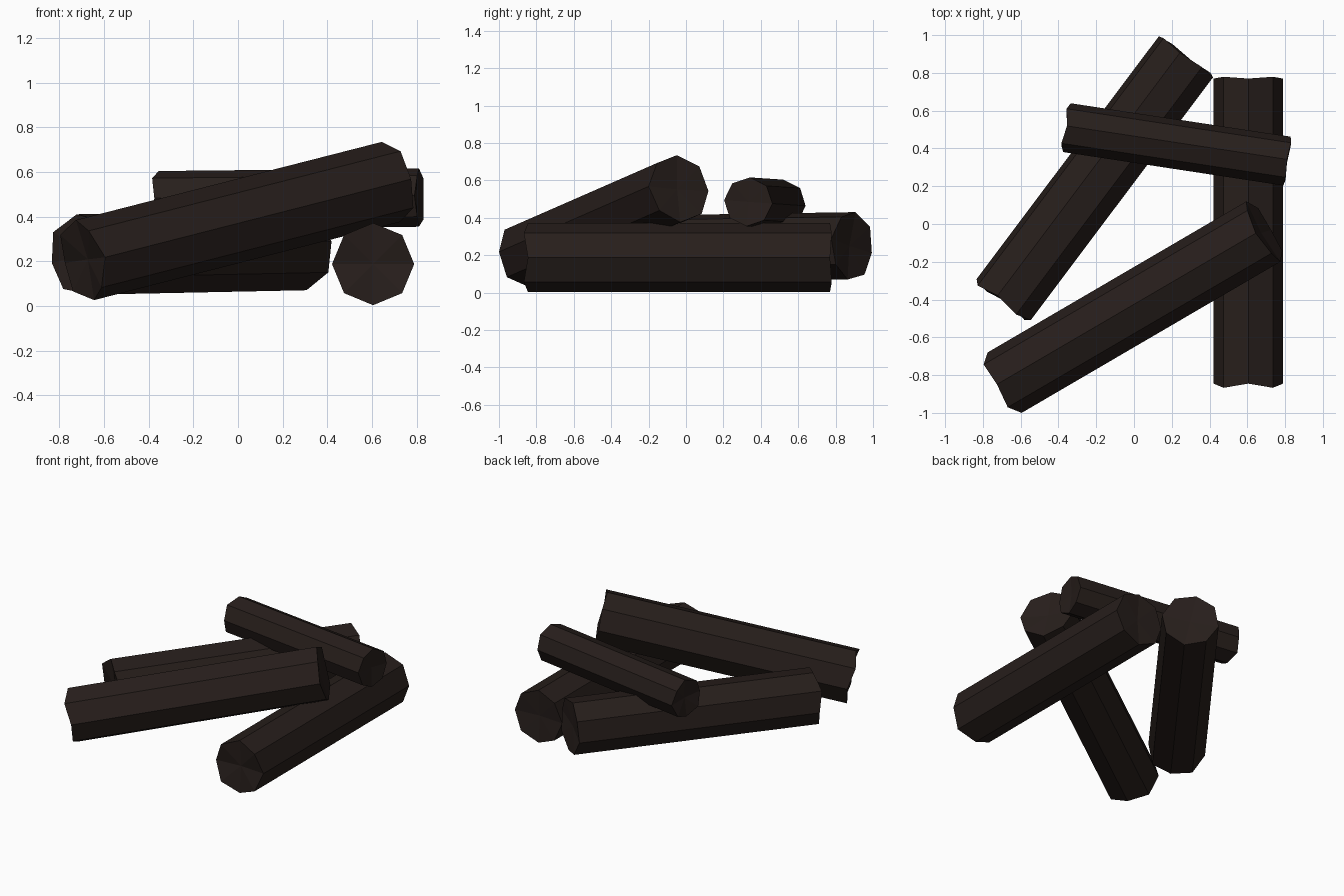
import bpy, bmesh
from math import cos, sin, pi, radians
from mathutils import Vector

if "Cube" in bpy.data.objects:
    bpy.data.objects.remove(bpy.data.objects["Cube"])

bark = bpy.data.materials.new("charred_bark")
bark.diffuse_color = (0.02, 0.013, 0.011, 1)
bark.use_nodes = True
bark.node_tree.nodes["Principled BSDF"].inputs["Base Color"].default_value = bark.diffuse_color

SIDES = 8


def log(name, start, end, radius, roll=0):
    """Eight-sided log between two points, with slightly ragged, hollowed ends."""
    start, end = Vector(start), Vector(end)
    d = (end - start).normalized()
    side = d.cross(Vector((0, 0, 1))).normalized()
    up = side.cross(d)
    bm = bmesh.new()

    # rim at each end: every other corner sticks out a little
    rims = []
    for centre, out, rag in ((start, -d, 0.12), (end, d, 0.05)):
        rim = []
        for i in range(SIDES):
            a = 2 * pi * i / SIDES + radians(roll)
            p = centre + radius * (cos(a) * side + sin(a) * up)
            rim.append(bm.verts.new(p + out * radius * rag * (i % 2)))
        hub = bm.verts.new(centre - out * radius * 0.08)
        for i in range(SIDES):
            bm.faces.new((rim[i], rim[(i + 1) % SIDES], hub))
        rims.append(rim)

    # bark sides
    for i in range(SIDES):
        j = (i + 1) % SIDES
        bm.faces.new((rims[0][i], rims[0][j], rims[1][j], rims[1][i]))
    bmesh.ops.recalc_face_normals(bm, faces=bm.faces)

    mesh = bpy.data.meshes.new(name)
    bm.to_mesh(mesh)
    bm.free()
    mesh.materials.append(bark)
    obj = bpy.data.objects.new(name, mesh)
    bpy.context.collection.objects.link(obj)
    return obj


# two logs on the ground, one leaning on them, one small log across the top
log("right_ground_log", (0.605, -0.845, 0.187), (0.605, 0.77, 0.187), 0.184)
log("left_ground_log", (-0.69, -0.40, 0.23), (0.275, 0.885, 0.25), 0.184, 12)
log("leaning_log", (-0.685, -0.84, 0.205), (0.685, -0.04, 0.555), 0.184, 4)
log("small_top_log", (-0.355, 0.51, 0.473), (0.81, 0.333, 0.485), 0.131, 4)
